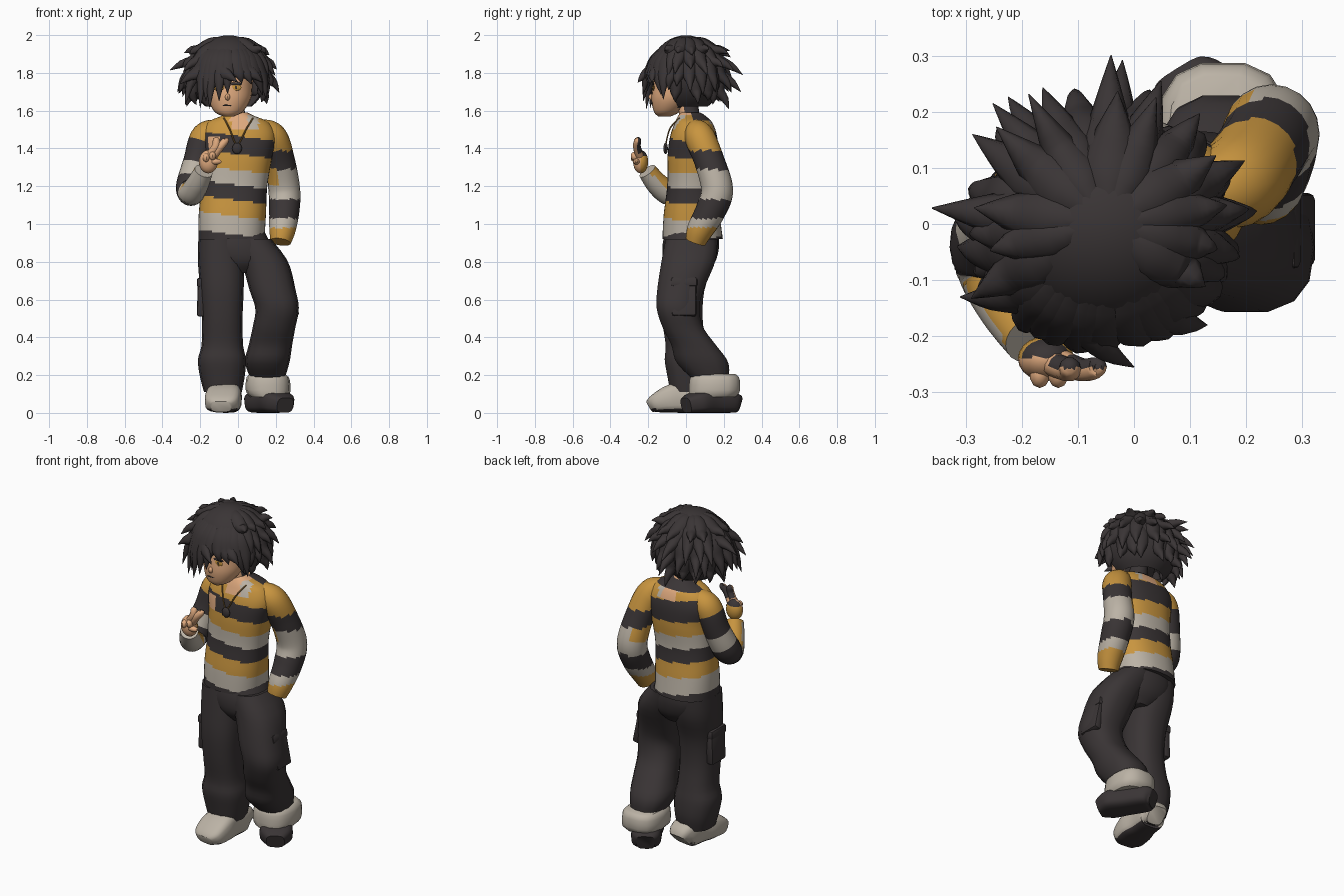
import bpy, bmesh, math, random
from mathutils import Vector, Matrix

random.seed(4)
if "Cube" in bpy.data.objects:
    bpy.data.objects.remove(bpy.data.objects["Cube"])

MATS = []
def material(name, rgb):
    m = bpy.data.materials.new(name)
    m.use_nodes = True
    m.diffuse_color = (*rgb, 1)
    b = m.node_tree.nodes["Principled BSDF"]
    b.inputs["Base Color"].default_value = (*rgb, 1)
    b.inputs["Roughness"].default_value = 0.9
    MATS.append(m)
    return len(MATS) - 1

DARK = material("charcoal", (0.042, 0.035, 0.036))
GOLD = material("mustard", (0.58, 0.30, 0.05))
GREY = material("warm_grey", (0.50, 0.45, 0.38))
SKIN = material("skin", (0.74, 0.40, 0.21))
BRASS = material("brass", (0.25, 0.14, 0.04))

def finish(bm, name, angle=40):
    mesh = bpy.data.meshes.new(name)
    bmesh.ops.recalc_face_normals(bm, faces=bm.faces)
    bm.to_mesh(mesh)
    bm.free()
    ob = bpy.data.objects.new(name, mesh)
    bpy.context.collection.objects.link(ob)
    for m in MATS:
        mesh.materials.append(m)
    bpy.ops.object.select_all(action="DESELECT")
    ob.select_set(True)
    bpy.context.view_layer.objects.active = ob
    bpy.ops.object.shade_smooth_by_angle(angle=math.radians(angle))

def spline(keys, t):
    """Smooth curve through all key tuples, t from 0 to 1."""
    s = t * (len(keys) - 1)
    i = min(int(s), len(keys) - 2)
    f = s - i
    a, b, c, d = (keys[min(max(k, 0), len(keys) - 1)] for k in range(i - 1, i + 3))
    return [0.5 * (2*q + (r-p)*f + (2*p-5*q+4*r-w)*f*f + (3*q-p-3*r+w)*f**3)
            for p, q, r, w in zip(a, b, c, d)]

def add_tube(bm, keys, n, sides, color, ref=None, power=1.0):
    """Loft ellipses along keys (x, y, z, ra, rb); rings lie flat when ref is None."""
    rings = []
    for k in range(n + 1):
        t = k / n
        x, y, z, ra, rb = spline(keys, t)
        u, v = Vector((1, 0, 0)), Vector((0, 1, 0))
        if ref:
            e = Vector(spline(keys, min(t + 0.02, 1))[:3]) - Vector(spline(keys, max(t - 0.02, 0))[:3])
            u = Vector(ref).cross(e).normalized()
            v = e.normalized().cross(u)
        ring = []
        for j in range(sides):
            a = math.tau * j / sides
            c, s = (math.copysign(abs(w) ** power, w) for w in (math.cos(a), math.sin(a)))
            ring.append(bm.verts.new(Vector((x, y, z)) + u * c * max(ra, 0.001) + v * s * max(rb, 0.001)))
        rings.append(ring)
    for k in range(n):
        for j in range(sides):
            i = (j + 1) % sides
            f = bm.faces.new((rings[k][j], rings[k][i], rings[k+1][i], rings[k+1][j]))
            f.material_index = color(f.calc_center_median(), (k + 0.5) / n) if callable(color) else color
    for k, ring in ((0, rings[0]), (n - 1, rings[-1])):
        f = bm.faces.new(ring)
        f.material_index = color(f.calc_center_median(), k / n) if callable(color) else color

def tube(name, keys, n, sides, color, ref=None, power=1.0):
    bm = bmesh.new()
    add_tube(bm, keys, n, sides, color, ref, power)
    finish(bm, name)

def blob(name, loc, r, color, seg=16):
    bm = bmesh.new()
    bmesh.ops.create_uvsphere(bm, u_segments=seg, v_segments=seg // 2 + 2, radius=1,
                              matrix=Matrix.Translation(loc) @ Matrix.Diagonal((*r, 1)))
    for f in bm.faces:
        f.material_index = color(f.calc_center_median()) if callable(color) else color
    finish(bm, name)

def band(v, table):
    return next(m for lim, m in table if v < lim)

# Sweater body: slanted stripes, neckline and chest patches
STRIPES = [(0.943, DARK), (1.04, GREY), (1.125, GOLD), (1.205, DARK),
           (1.285, GREY), (1.37, GOLD), (1.465, DARK), (9, GOLD)]
def torso_color(p, t):
    if p.z > 1.55 and p.y > 0.03:
        return DARK
    if p.z > 1.575:
        return SKIN
    if p.z > 1.5 and p.y < 0.0:
        return SKIN if abs(p.x - 0.005) < 0.045 else GREY if 0 < p.x < 0.11 else GOLD
    if p.y < -0.05 and -0.18 < p.x < -0.09 and 1.38 < p.z < 1.46:
        return SKIN
    if p.z > 1.49 and p.y > 0.09 and -0.04 < p.x < 0.09:
        return SKIN if abs(p.x - 0.02) < 0.04 else GREY
    return band(p.z + 0.13 * p.x - (0.03 if p.y > 0.1 and p.z > 1.42 else 0), STRIPES)

tube("sweater_body", [(-0.035, 0.035, 0.92, 0.175, 0.16), (-0.03, 0.03, 1.05, 0.178, 0.148),
     (-0.02, 0.03, 1.2, 0.175, 0.13), (-0.005, 0.035, 1.35, 0.185, 0.133),
     (0, 0.04, 1.46, 0.2, 0.125), (0, 0.04, 1.535, 0.165, 0.1),
     (0, 0.03, 1.575, 0.08, 0.07), (0, 0.025, 1.59, 0.05, 0.05)], 80, 44, torso_color, power=0.85)

# Sleeves: left hand in pocket, right hand raised
L_STRIPES = [(0.98, GOLD), (1.03, GREY), (1.13, DARK), (1.29, GREY), (1.39, DARK), (9, GOLD)]
R_STRIPES = [(0.22, GOLD), (0.35, DARK), (0.45, GREY), (0.62, DARK), (9, GREY)]
def left_color(p, t):
    return GOLD if 1.21 < p.z < 1.29 and p.x < 0.215 else band(p.z, L_STRIPES)
def right_color(p, t):
    return GOLD if t > 0.68 and p.z + p.y > 1.082 else band(t, R_STRIPES)
def sleeve(name, pts, color):
    tube(name, [(*p, p[3]) for p in pts], 56, 20, color, ref=(0, 1, 0))
sleeve("left_sleeve", [(0.1, 0.05, 1.5, 0.055), (0.178, 0.072, 1.46, 0.08), (0.222, 0.125, 1.33, 0.08),
       (0.245, 0.165, 1.18, 0.084), (0.245, 0.13, 1.07, 0.08), (0.235, 0.075, 0.97, 0.07),
       (0.225, 0.05, 0.905, 0.055)], left_color)
sleeve("right_sleeve", [(-0.1, 0.05, 1.5, 0.055), (-0.172, 0.045, 1.46, 0.078), (-0.215, 0.02, 1.33, 0.075),
       (-0.25, -0.03, 1.2, 0.078), (-0.245, -0.085, 1.165, 0.068), (-0.215, -0.15, 1.21, 0.06),
       (-0.182, -0.205, 1.28, 0.05)], right_color)

# Raised hand: cuff behind the palm, two fingers up, the rest curled
def palm_color(p):
    return SKIN if p.y < -0.237 else DARK if p.z > 1.36 else GOLD
blob("right_palm", (-0.157, -0.24, 1.33), (0.05, 0.04, 0.062), palm_color, 20)
for k, (x, z) in enumerate([(-0.065, 1.455), (-0.115, 1.46)]):
    tube(f"raised_finger_{k}", [(-0.13 - 0.025 * k, -0.245, 1.36, 0.022, 0.022),
         ((x - 0.12) / 2, -0.26, 1.41, 0.021, 0.021), (x, -0.255, z - 0.012, 0.018, 0.018),
         (x, -0.254, z, 0.005, 0.005)], 12, 10,
         lambda p, t: DARK if p.y > -0.258 and t > 0.2 else SKIN, ref=(0, 1, 0))
for k in range(2):
    blob(f"curled_finger_{k}", (-0.135 - 0.033 * k, -0.268, 1.36 - 0.01 * k), (0.019, 0.025, 0.024), SKIN, 10)
blob("right_thumb", (-0.12, -0.262, 1.33), (0.035, 0.018, 0.016), SKIN, 10)

# Necklace and pendant
tube("necklace", [(-0.075, -0.035, 1.562, 0.004, 0.004), (-0.045, -0.085, 1.505, 0.004, 0.004),
     (-0.005, -0.107, 1.42, 0.004, 0.004), (0.045, -0.085, 1.505, 0.004, 0.004),
     (0.08, -0.035, 1.562, 0.004, 0.004)], 24, 6, BRASS, ref=(0, 1, 0))
blob("pendant", (-0.005, -0.108, 1.4), (0.026, 0.012, 0.03), DARK, 12)

# Baggy trousers
tube("trouser_hips", [(-0.02, 0.03, 0.96, 0.16, 0.14), (-0.01, 0.025, 0.88, 0.185, 0.15),
     (0.01, 0.02, 0.8, 0.16, 0.135), (0.02, 0.02, 0.74, 0.07, 0.09)], 10, 20, DARK, power=0.85)
tube("right_trouser_leg", [(-0.095, 0.02, 0.92, 0.115, 0.14), (-0.09, 0.01, 0.8, 0.122, 0.14),
     (-0.085, -0.02, 0.65, 0.115, 0.12), (-0.083, -0.02, 0.5, 0.107, 0.11), (-0.083, 0, 0.36, 0.11, 0.11),
     (-0.085, 0.005, 0.28, 0.127, 0.12), (-0.083, 0.015, 0.19, 0.118, 0.115),
     (-0.08, 0.015, 0.11, 0.1, 0.1)], 24, 14, DARK, power=0.8)
tube("left_trouser_leg", [(0.055, 0.03, 0.92, 0.12, 0.14), (0.14, 0.012, 0.8, 0.125, 0.145),
     (0.183, -0.03, 0.65, 0.122, 0.125), (0.207, -0.042, 0.55, 0.115, 0.115),
     (0.19, -0.015, 0.45, 0.113, 0.11), (0.172, 0.04, 0.36, 0.115, 0.12),
     (0.155, 0.085, 0.27, 0.118, 0.14), (0.157, 0.13, 0.18, 0.09, 0.1)], 24, 14, DARK, power=0.8)

# Cargo pockets with flaps on the outer thighs
def pocket(name, loc, size, tilt):
    bm = bmesh.new()
    bmesh.ops.create_cube(bm, size=1, matrix=Matrix.Translation(loc) @ Matrix.Rotation(tilt, 4, "Y")
                          @ Matrix.Diagonal((*size, 1)))
    bmesh.ops.bevel(bm, geom=bm.edges[:], offset=0.012, segments=2, affect="EDGES", profile=0.5)
    finish(bm, name)
for side, x, tilt in (("right", -0.193, 0.03), ("left", 0.285, -0.2)):
    pocket(side + "_pocket", (x, -0.01, 0.6), (0.045, 0.13, 0.18), tilt)
    pocket(side + "_pocket_flap", (x + tilt * 0.09, -0.01, 0.69), (0.055, 0.14, 0.05), tilt)

# Shoes: boxy loft from heel to toe, resting on the ground
def shoe(name, heel, toe, profile, color):
    h, e = Vector(heel), Vector(toe)
    keys = []
    for f, half_width, height in profile:
        p = h.lerp(e, f)
        keys.append((p.x, p.y, height / 2, half_width, height / 2))
    tube(name, keys, 20, 20, color, ref=(0, 0, 1), power=0.6)
shoe("right_shoe", (-0.05, 0.13), (-0.09, -0.19),
     [(0, 0.05, 0.1), (0.1, 0.075, 0.15), (0.4, 0.08, 0.165), (0.65, 0.095, 0.15), (0.9, 0.088, 0.1),
      (1, 0.055, 0.065)], lambda p, t: DARK if p.z < 0.022 else GREY)
shoe("left_shoe", (0.085, 0.265), (0.25, 0.0),
     [(0, 0.05, 0.09), (0.12, 0.08, 0.11), (0.5, 0.085, 0.12), (0.8, 0.09, 0.11), (1, 0.05, 0.08)], DARK)
tube("left_shoe_collar", [(0.165, 0.14, 0.085, 0.1, 0.125), (0.16, 0.15, 0.115, 0.118, 0.138),
     (0.158, 0.152, 0.18, 0.115, 0.134), (0.155, 0.15, 0.205, 0.095, 0.115)], 8, 14, GREY, power=0.75)

# Neck and head
tube("neck", [(0.0, 0.025, 1.53, 0.06, 0.06), (-0.015, 0.015, 1.6, 0.05, 0.055),
     (-0.03, 0, 1.7, 0.05, 0.06)], 8, 14, lambda p, t: SKIN if p.y < -0.01 else DARK)
tube("head", [(-0.05, -0.115, 1.568, 0.025, 0.03), (-0.05, -0.1, 1.595, 0.075, 0.07),
     (-0.045, -0.07, 1.66, 0.112, 0.112), (-0.045, -0.05, 1.74, 0.122, 0.125),
     (-0.045, -0.03, 1.85, 0.13, 0.13)], 24, 24, lambda p, t: SKIN if p.y < -0.035 else DARK)
blob("nose", (-0.055, -0.18, 1.672), (0.014, 0.018, 0.018), SKIN, 10)
blob("mouth", (-0.058, -0.176, 1.628), (0.026, 0.004, 0.004), DARK, 10)
for side, x in (("right", -0.1), ("left", -0.01)):
    blob(side + "_eye", (x, -0.172, 1.722), (0.028, 0.0048, 0.017), GOLD, 12)
    blob(side + "_pupil", (x, -0.176, 1.722), (0.006, 0.003, 0.008), DARK, 10)
    blob(side + "_lash", (x, -0.173, 1.742), (0.034, 0.0049, 0.008), DARK, 10)

# Hair: rounded cap with an open face
CENTER, RADII = Vector((-0.05, 0.0, 1.79)), Vector((0.205, 0.195, 0.209))
bm = bmesh.new()
bmesh.ops.create_uvsphere(bm, u_segments=32, v_segments=20, radius=1,
                          matrix=Matrix.Translation(CENTER) @ Matrix.Diagonal((*RADII, 1)))
bmesh.ops.delete(bm, geom=[f for f in bm.faces if f.calc_center_median().z <
                 (1.78 if f.calc_center_median().y < -0.05 else 1.63)], context="FACES")

def on_cap(az, el, scale=1.0):
    el = min(el, 1.4)
    return CENTER + scale * Vector((RADII.x * math.cos(az) * math.cos(el),
                                    RADII.y * math.sin(az) * math.cos(el), RADII.z * math.sin(el)))

def lock(az, el, tip, width):
    """Strand that follows the cap down to elevation el, then flares to a sharp tip."""
    tip, leave = Vector(tip), on_cap(az, el, 0.99)
    half = leave.lerp(tip, 0.45) + (leave - CENTER) * 0.04
    keys = [(*on_cap(az, el + 0.8, 0.93), width * 0.4, 0.01), (*on_cap(az, el + 0.35, 0.95), width, 0.024),
            (*leave, width * 0.9, 0.028), (*half, width * 0.48, 0.02), (*tip, 0.001, 0.001)]
    add_tube(bm, keys, 12, 8, DARK, ref=leave - CENTER)

# Rows of locks round the sides and back: elevation, tip reach, tip height, count
for el, reach, tip_z, count in [(0.7, 0.27, 1.9, 14), (0.38, 0.305, 1.8, 18),
                                (0.0, 0.285, 1.7, 19), (-0.4, 0.225, 1.625, 16)]:
    for k in range(count):
        a = math.tau * (k + random.uniform(0.2, 0.8)) / count
        if math.sin(a) < -0.55:
            continue
        r = reach * random.uniform(0.86, 1.03) * (0.88 if math.sin(a) < 0 else 1)
        r *= 0.92 if math.cos(a) > 0.6 else 1
        tip = CENTER + Vector((math.cos(a) * r, math.sin(a) * r, 0))
        tip.z = tip_z + random.uniform(-0.03, 0.03)
        lock(a, el, tip, random.uniform(0.036, 0.046))

# Fringe swept over the right eye: azimuth in degrees, tip
for deg, tip in [(-115, (-0.15, -0.21, 1.61)), (-103, (-0.1, -0.225, 1.65)), (-92, (-0.055, -0.225, 1.69)),
                 (-100, (0.0, -0.255, 1.75)), (-130, (-0.2, -0.19, 1.615)), (-150, (-0.28, -0.13, 1.63)),
                 (-75, (0.02, -0.2, 1.745)), (-65, (0.07, -0.19, 1.74)), (-58, (0.13, -0.18, 1.75)),
                 (-48, (0.13, -0.13, 1.68)), (-35, (0.15, -0.12, 1.66)), (-165, (-0.315, -0.04, 1.69)),
                 (-178, (-0.32, 0.01, 1.7)), (-140, (-0.31, -0.13, 1.74)), (-122, (-0.17, -0.2, 1.65))]:
    lock(math.radians(deg), 0.1, tip, 0.052)
finish(bm, "hair", 60)
